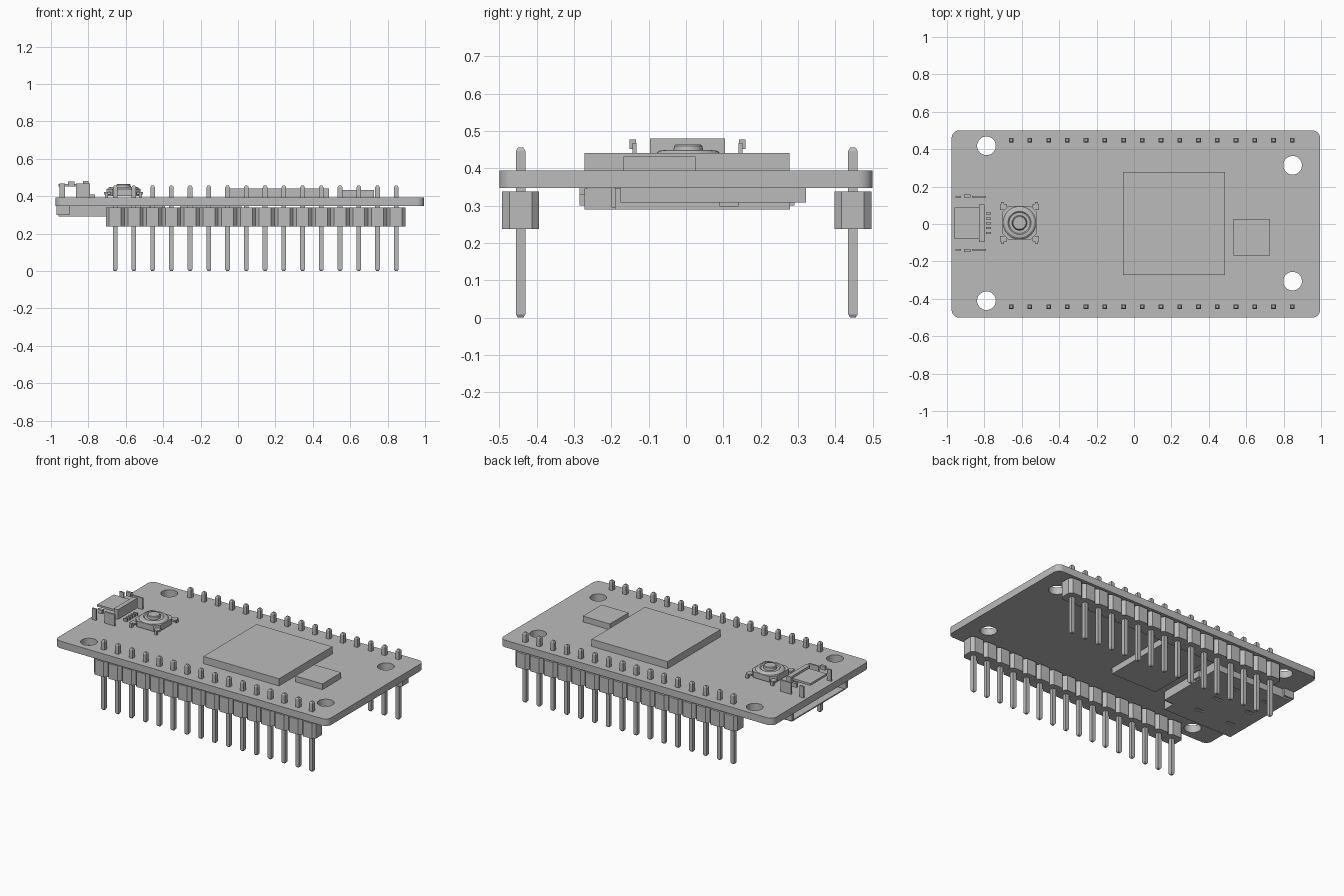
import bpy, bmesh, math
from mathutils import Vector

if "Cube" in bpy.data.objects:
    bpy.data.objects.remove(bpy.data.objects["Cube"])

grey = bpy.data.materials.new("plain_grey")
grey.use_nodes = True
grey.diffuse_color = (0.5, 0.5, 0.5, 1)
grey.node_tree.nodes["Principled BSDF"].inputs["Base Color"].default_value = (0.5, 0.5, 0.5, 1)

CY = 0.004   # common centre line of the fitted parts


def finish(name, bm):
    bmesh.ops.recalc_face_normals(bm, faces=bm.faces)
    me = bpy.data.meshes.new(name)
    bm.to_mesh(me)
    bm.free()
    me.materials.append(grey)
    ob = bpy.data.objects.new(name, me)
    bpy.context.collection.objects.link(ob)
    return ob


def add_box(bm, x, y, z):
    """Box from (low, high) ranges on each axis."""
    vs = bmesh.ops.create_cube(bm, size=1)["verts"]
    for v in vs:
        v.co = Vector([(r[0] + r[1]) / 2 + c * (r[1] - r[0]) for c, r in zip(v.co, (x, y, z))])


def boxes(name, *ranges):
    bm = bmesh.new()
    for r in ranges:
        add_box(bm, *r)
    return finish(name, bm)


def add_loft(bm, loops, cap=True):
    """Skin closed rings of points, capping both ends."""
    rings = [[bm.verts.new(p) for p in loop] for loop in loops]
    n = len(rings[0])
    for a, b in zip(rings, rings[1:]):
        for i in range(n):
            bm.faces.new((a[i], a[(i + 1) % n], b[(i + 1) % n], b[i]))
    if cap:
        bm.faces.new(rings[0])
        bm.faces.new(rings[-1])


def circle(x, y, z, r, n=32):
    return [(x + r * math.cos(math.tau * i / n), y + r * math.sin(math.tau * i / n), z) for i in range(n)]


def rounded_rect(x0, x1, y0, y1, r, z, steps=6):
    pts = []
    for k, (cx, cy) in enumerate([(x1 - r, y1 - r), (x0 + r, y1 - r), (x0 + r, y0 + r), (x1 - r, y0 + r)]):
        for i in range(steps + 1):
            a = math.pi / 2 * (k + i / steps)
            pts.append((cx + r * math.cos(a), cy + r * math.sin(a), z))
    return pts


def cut(ob, cutter):
    """Apply a boolean difference and drop the cutter."""
    cutter.hide_render = True
    mod = ob.modifiers.new("cut", "BOOLEAN")
    mod.object, mod.operation, mod.solver = cutter, "DIFFERENCE", "EXACT"
    bpy.context.view_layer.update()
    dg = bpy.context.evaluated_depsgraph_get()
    new = bpy.data.meshes.new_from_object(ob.evaluated_get(dg))
    ob.modifiers.clear()
    ob.data = new
    bpy.data.objects.remove(cutter)


# Circuit board with four mounting holes
bm = bmesh.new()
add_loft(bm, [rounded_rect(-0.975, 0.995, -0.5, 0.5, 0.04, z) for z in (0.348, 0.394)])
board = finish("circuit_board", bm)
bm = bmesh.new()
for side in (1, -1):
    for x, y in ((-0.789, 0.414), (0.848, 0.31)):
        add_loft(bm, [circle(x, CY + side * y, z, 0.05) for z in (0.3, 0.45)])
cut(board, finish("hole_cutter", bm))

# Chips on both faces
boxes("main_chip", ((-0.06, 0.487), (-0.272, 0.277), (0.394, 0.441)))
boxes("small_chip", ((0.532, 0.727), (-0.168, 0.026), (0.394, 0.432)))
boxes("underside_chip", ((-0.31, 0.02), (-0.175, 0.321), (0.308, 0.348)))

# Pin headers: notched blocks with tapered square pins
for label, y in (("front", -0.443), ("back", 0.447)):
    blocks, pins = bmesh.new(), bmesh.new()
    for i in range(16):
        x = -0.657 + 0.1002 * i
        plan = [(0.05, 0.03), (0.032, 0.0495), (-0.032, 0.0495), (-0.05, 0.03),
                (-0.05, -0.03), (-0.032, -0.0495), (0.032, -0.0495), (0.05, -0.03)]
        add_loft(blocks, [[(x + a, y + b, z) for a, b in plan] for z in (0.238, 0.338)])
        rings = []
        for z, h in ((0, 0.007), (0.009, 0.0125), (0.447, 0.0125), (0.456, 0.007)):
            rings.append([(x + h * a, y + h * b, z) for a, b in ((1, 1), (-1, 1), (-1, -1), (1, -1))])
        add_loft(pins, rings)
    finish(label + "_header_blocks", blocks)
    finish(label + "_header_pins", pins)

# Port shell: hollow sleeve with a flared mouth
def sleeve_ring(x, grow):
    half = [(0.1, 0.406), (0.14, 0.442), (0.14, 0.478), (0.128, 0.491)]
    pts = half + [(-y, z) for y, z in reversed(half)]
    return [(x, CY + y * (1 + grow / 0.14), 0.45 + (z - 0.45) * (1 + grow / 0.045)) for y, z in pts]


bm = bmesh.new()
add_loft(bm, [sleeve_ring(-0.785, 0), sleeve_ring(-0.98, 0), sleeve_ring(-1.0, 0.011),
              sleeve_ring(-1.0, 0.004), sleeve_ring(-0.978, -0.007), sleeve_ring(-0.8, -0.007)])
shell = finish("port_shell", bm)

# Keyhole slots in the port roof
bm = bmesh.new()
for s in (1, -1):
    y = CY + s * 0.092
    add_box(bm, (-0.96, -0.88), (y - 0.008, y + 0.008), (0.47, 0.52))
    add_box(bm, (-0.94, -0.9), (y - 0.017, y + 0.017), (0.465, 0.53))
    add_box(bm, (-0.82, -0.808), (y - 0.03, y + 0.02), (0.475, 0.51))
cut(shell, finish("slot_cutter", bm))

boxes("port_tongue", ((-0.96, -0.8), (CY - 0.085, CY + 0.085), (0.452, 0.466)),
      ((-0.83, -0.8), (CY - 0.1, CY + 0.1), (0.415, 0.48)))
bm = bmesh.new()
for s in (1, -1):
    for x in ((-0.955, -0.925), (-0.865, -0.79)):
        add_box(bm, x, sorted((CY + s * 0.137, CY + s * 0.147)), (0.394, 0.468))
    add_box(bm, (-0.91, -0.875), sorted((CY + s * 0.138, CY + s * 0.155)), (0.452, 0.478))
finish("port_side_tabs", bm)
boxes("port_contacts", *[((-0.79, -0.765), (CY + 0.026 * i - 0.006, CY + 0.026 * i + 0.006), (0.394, 0.41))
                         for i in range(-2, 3)])

# Push button: clipped base, domed cover, plunger and corner legs
bx, by = -0.612, 0.006
bm = bmesh.new()
clip = [(0.09, 0.06), (0.06, 0.09)]
plan = clip + [(-a, b) for a, b in reversed(clip)]
plan += [(-a, -b) for a, b in plan]
add_loft(bm, [[(bx + a, by + b, z) for a, b in plan] for z in (0.4, 0.437)])
finish("button_base", bm)
bm = bmesh.new()
profile = [(0.088, 0.425), (0.088, 0.438), (0.078, 0.447), (0.062, 0.449), (0.056, 0.444),
           (0.04, 0.444), (0.038, 0.46), (0.034, 0.464)]
add_loft(bm, [circle(bx, by, z, r) for r, z in profile])
cover = finish("button_cover", bm)
bm = bmesh.new()
for sx in (1, -1):
    for sy in (1, -1):
        def span(c, s, a, b):
            return sorted((c + s * a, c + s * b))
        add_box(bm, span(bx, sx, 0.068, 0.104), span(by, sy, 0.07, 0.1), (0.41, 0.422))
        add_box(bm, span(bx, sx, 0.082, 0.098), span(by, sy, 0.095, 0.112), (0.394, 0.422))
finish("button_legs", bm)

# Card slot under the board: open tray with side walls and lugs
tray = boxes("card_slot_tray", ((-0.96, -0.39), (-0.272, 0.278), (0.29, 0.298)))
bm = bmesh.new()
for y in (-0.15, 0.02, 0.17):
    for x in (-0.86, -0.62):
        add_box(bm, (x - 0.03, x + 0.03), (y - 0.012, y + 0.012), (0.28, 0.31))
add_box(bm, (-0.46, -0.3), (-0.3, -0.19), (0.28, 0.31))
cut(tray, finish("tray_cutter", bm))
boxes("card_slot_walls",
      ((-0.96, -0.46), (-0.272, -0.262), (0.295, 0.346)),
      ((-0.96, -0.39), (0.268, 0.278), (0.295, 0.346)),
      ((-0.4, -0.39), (-0.19, 0.278), (0.295, 0.346)),
      ((-0.47, -0.46), (-0.272, -0.19), (0.295, 0.346)),
      ((-0.47, -0.4), (-0.2, -0.19), (0.295, 0.346)),
      ((-0.9, -0.4), (-0.19, 0.26), (0.332, 0.348)))
boxes("card_slot_lugs",
      ((-0.97, -0.9), (-0.285, -0.265), (0.3, 0.348)),
      ((-0.97, -0.9), (0.271, 0.291), (0.3, 0.348)),
      ((-0.52, -0.47), (-0.285, -0.265), (0.33, 0.348)),
      ((-0.4, -0.375), (0.09, 0.14), (0.298, 0.34)))

# Smooth the round parts, keeping crisp edges
bpy.ops.object.select_all(action="DESELECT")
for ob in (board, cover):
    ob.select_set(True)
bpy.context.view_layer.objects.active = cover
bpy.ops.object.shade_smooth_by_angle(angle=math.radians(30))
